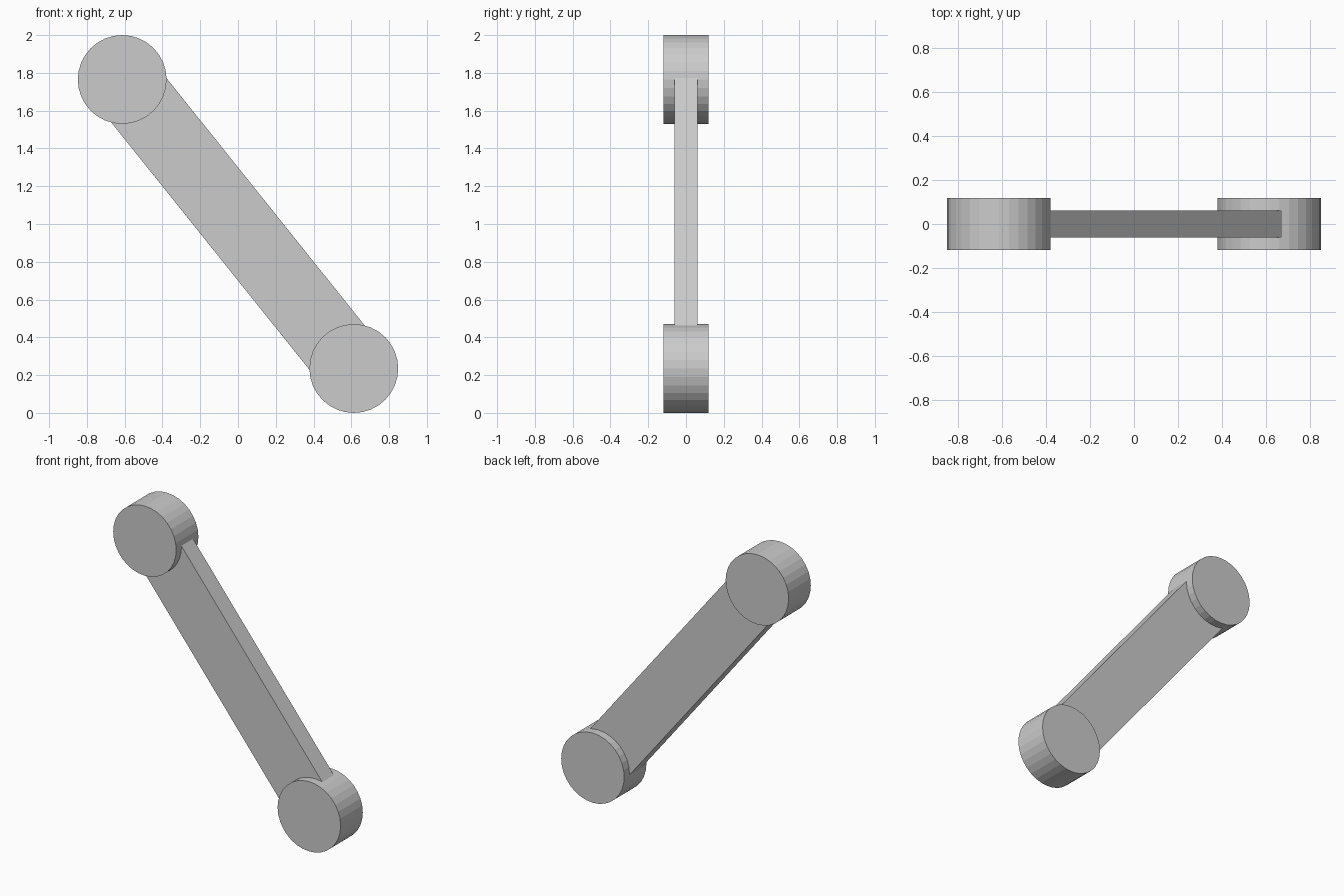
import bpy
import math

if "Cube" in bpy.data.objects:
    bpy.data.objects.remove(bpy.data.objects["Cube"])

CX, Z_TOP, Z_LOW = 0.613, 1.765, 0.235


def disc(name, x, z):
    bpy.ops.mesh.primitive_cylinder_add(vertices=32, radius=0.235, depth=0.236,
                                        location=(x, 0, z),
                                        rotation=(math.pi / 2, 0, 0))
    bpy.context.object.name = name


# Round end pieces
disc("upper_disc", -CX, Z_TOP)
disc("lower_disc", CX, Z_LOW)

# Flat bar running between the disc centres
dx, dz = 2 * CX, Z_LOW - Z_TOP
bpy.ops.mesh.primitive_cube_add(size=1, location=(0, 0, 1),
                                rotation=(0, -math.atan2(dz, dx), 0))
bar = bpy.context.object
bar.name = "link_bar"
bar.scale = (math.hypot(dx, dz), 0.124, 0.375)
